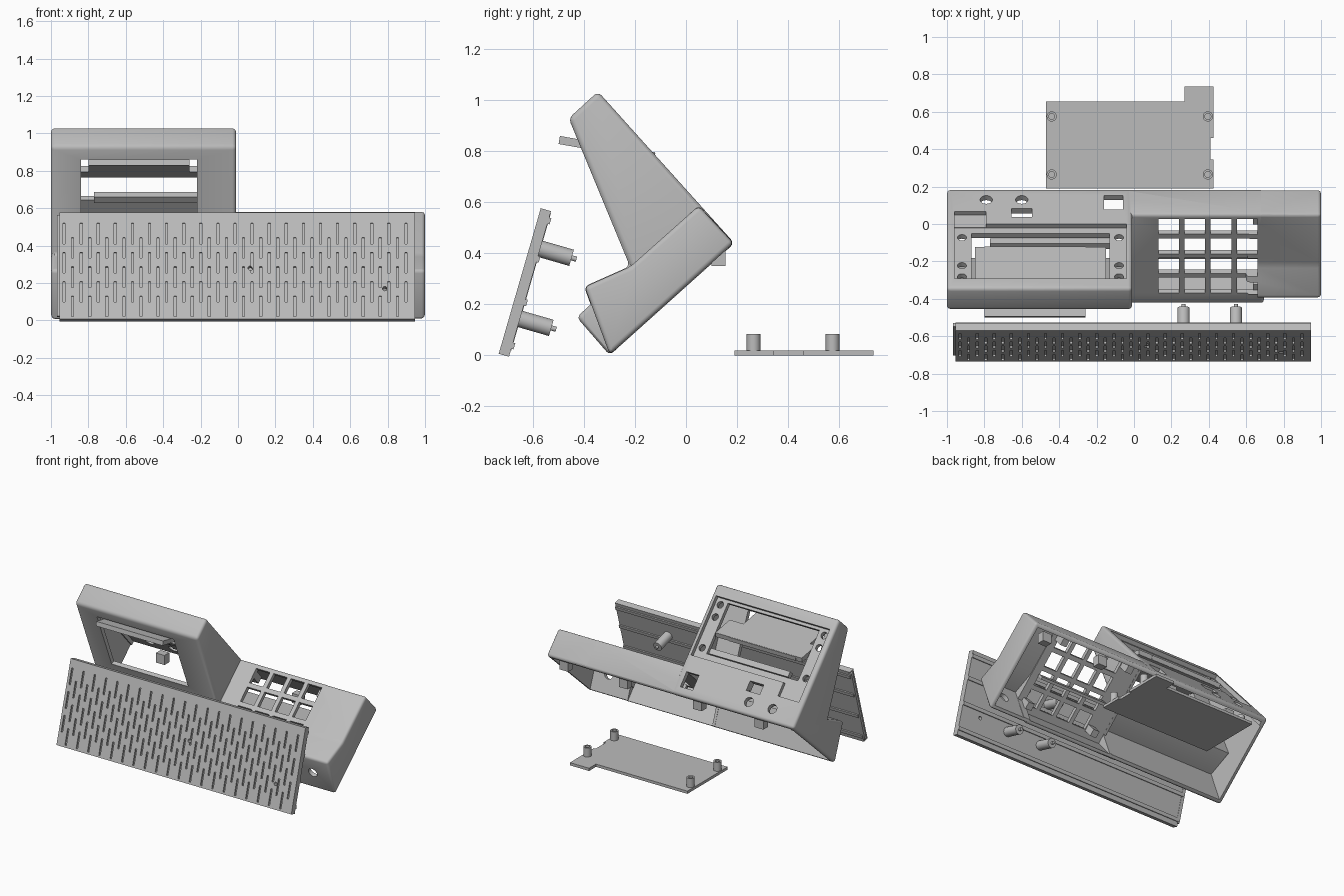
import bpy, bmesh, math
from mathutils import Matrix, Vector

if "Cube" in bpy.data.objects:
    bpy.data.objects.remove(bpy.data.objects["Cube"])

grey = bpy.data.materials.new("plain grey plastic")
grey.use_nodes = True
grey.diffuse_color = (0.5, 0.5, 0.5, 1)
grey.node_tree.nodes["Principled BSDF"].inputs["Base Color"].default_value = (0.5, 0.5, 0.5, 1)


def place(x, y, z, angle=0):
    return Matrix.Translation((x, y, z)) @ Matrix.Rotation(math.radians(angle), 4, 'X')


def box(bm, frame, sx, sy, sz):
    bmesh.ops.create_cube(bm, size=1, matrix=frame @ Matrix.Diagonal((sx, sy, sz, 1)))


def rod(bm, frame, radius, depth, sides=24):
    bmesh.ops.create_cone(bm, cap_ends=True, segments=sides, radius1=radius,
                          radius2=radius, depth=depth, matrix=frame)


def prism(bm, profile, x0, x1, bevel=0):
    """Extrude a (y, z) outline along x."""
    face = bm.faces.new([bm.verts.new((x0, y, z)) for y, z in profile])
    out = bmesh.ops.extrude_face_region(bm, geom=[face])["geom"]
    bmesh.ops.translate(bm, vec=(x1 - x0, 0, 0),
                        verts=[g for g in out if isinstance(g, bmesh.types.BMVert)])
    bmesh.ops.recalc_face_normals(bm, faces=bm.faces)
    if bevel:
        bmesh.ops.bevel(bm, geom=list(bm.edges), offset=bevel, segments=3,
                        profile=0.5, affect='EDGES', clamp_overlap=True)


def inset(profile, gaps):
    """Move each edge of a counter-clockwise outline inwards by its own gap."""
    pts = [Vector(p) for p in profile]
    n = len(pts)
    normals = []
    for i in range(n):
        d = (pts[(i + 1) % n] - pts[i]).normalized()
        normals.append(Vector((-d.y, d.x)))
    result = []
    for i, p in enumerate(pts):
        a, b = normals[i - 1], normals[i]
        da, db = p.dot(a) + gaps[i - 1], p.dot(b) + gaps[i]
        det = a.x * b.y - a.y * b.x
        result.append(((da * b.y - db * a.y) / det, (a.x * db - b.x * da) / det))
    return result


def make(name, build):
    bm = bmesh.new()
    build(bm)
    mesh = bpy.data.meshes.new(name)
    bm.to_mesh(mesh)
    bm.free()
    mesh.materials.append(grey)
    ob = bpy.data.objects.new(name, mesh)
    bpy.context.collection.objects.link(ob)
    return ob


def combine(target, operation, build):
    tool = make("cutter", build)
    tool.hide_render = True
    mod = target.modifiers.new("bool", 'BOOLEAN')
    mod.operation, mod.solver, mod.object = operation, 'EXACT', tool
    bpy.context.view_layer.objects.active = target
    bpy.ops.object.modifier_apply(modifier=mod.name)
    bpy.data.objects.remove(tool)


# Case outlines
A, B, C, D = (-0.30, 0.0), (0.19, 0.44), (0.05, 0.59), (-0.43, 0.15)
E, F, G, H = (-0.22, 0.35), (-0.40, 0.27), (-0.345, 1.035), (-0.46, 0.93)
tall, pad, end = [A, B, G, H, E, F], [A, B, C, D], [A, B, C, E, F]
shared = [A, B, C, (-0.375, 0.202)]
KEY, SCREEN, WINDOW, NOSE = 41.9, -48.1, 112.5, 110.7
wall, below = 0.03, -0.1


def on_screen(x, y, lift=0):
    return place(x, y, B[1] + (B[0] - y) * 1.113, SCREEN) @ Matrix.Translation((0, 0, lift))


def on_keys(x, y, lift=0):
    return place(x, y, C[1] + (y - C[0]) * 0.908, KEY) @ Matrix.Translation((0, 0, lift))


case = make("case", lambda bm: prism(bm, tall, -1, -0.01, 0.02))
combine(case, 'UNION', lambda bm: prism(bm, inset(pad, [0.001] * 4), -0.1, 0.695, 0.018))
combine(case, 'UNION', lambda bm: prism(bm, inset(end, [0.002] * 5), 0.6, 1, 0.018))

# Hollow interior, open underneath
combine(case, 'DIFFERENCE', lambda bm: prism(
    bm, inset(tall, [below, 0.06] + [wall] * 4), -0.97, -0.04))
combine(case, 'DIFFERENCE', lambda bm: prism(bm, inset(pad, [below] + [wall] * 3), -0.02, 0.665))
combine(case, 'DIFFERENCE', lambda bm: prism(bm, inset(end, [below] + [wall] * 4), 0.72, 0.97))
combine(case, 'DIFFERENCE', lambda bm: prism(
    bm, inset(shared, [below] + [wall + 0.002] * 3), -0.96, 0.96))

# Screen recess, screen opening and front window
combine(case, 'DIFFERENCE', lambda bm: box(bm, on_screen(-0.5, -0.145), 0.92, 0.434, 0.06))
combine(case, 'DIFFERENCE', lambda bm: box(bm, on_screen(-0.5, -0.153, -0.03), 0.74, 0.37, 0.12))
combine(case, 'DIFFERENCE', lambda bm: box(bm, place(-0.53, -0.345, 0.655, WINDOW), 0.62, 0.444, 0.14))


def key_holes(bm):
    for col in range(4):
        for row in range(4):
            box(bm, on_keys(0.185 + col * 0.14, -0.015 - row * 0.105), 0.11, 0.11, 0.12)


def small_holes(bm):
    for x in (-0.92, -0.08):
        for y in (-0.05, -0.2, -0.26):
            rod(bm, on_screen(x, y, -0.05), 0.024, 0.14)
    for x in (-0.79, -0.6):
        rod(bm, on_screen(x, 0.13), 0.033, 0.12)
    box(bm, on_screen(-0.6, 0.06), 0.11, 0.07, 0.14)
    box(bm, on_screen(-0.11, 0.115), 0.1, 0.11, 0.12)
    box(bm, on_screen(-0.875, 0.03), 0.17, 0.11, 0.05)
    rod(bm, place(0.85, -0.35, 0.14, NOSE), 0.035, 0.12)


combine(case, 'DIFFERENCE', key_holes)
combine(case, 'DIFFERENCE', small_holes)


# Fittings inside the case
def bracket(bm):
    box(bm, place(-0.53, -0.31, 0.812, -10), 0.54, 0.38, 0.032)
    box(bm, place(-0.5, -0.21, 0.795, -10), 0.7, 0.17, 0.034)


def rails(bm):
    box(bm, on_screen(-0.45, -0.05, -0.075), 0.64, 0.04, 0.04)
    box(bm, on_keys(0.395, -0.21, -0.07), 0.56, 0.02, 0.05)


def bosses(bm):
    for x in (0.1, 0.66):
        for y in (-0.36, 0.0):
            box(bm, on_keys(x, y, -0.07), 0.05, 0.05, 0.09)
    for x in (-0.7, -0.2, 0.4, 0.88):
        box(bm, place(x, 0.128, 0.385), 0.07, 0.055, 0.07)


parts = [case, make("screen_bracket", bracket), make("inner_rails", rails),
         make("inner_bosses", bosses)]

# Vented cover panel
TILT = 73.9


def on_panel(x, z, lift=0):
    return place(x, -0.735 + (z - 0.005) * 0.289, z, TILT) @ Matrix.Translation((0, 0, lift))


def slots(bm):
    for col in range(41):
        for row in range(3):
            z = (0.465 if col % 2 == 0 else 0.388) - row * 0.156
            box(bm, on_panel(-0.93 + col * 0.0457, z), 0.012, 0.115, 0.024)


def screw_holes(bm):
    for x, z in ((0.065, 0.28), (0.785, 0.17)):
        rod(bm, on_panel(x, z), 0.03, 0.03)
        rod(bm, on_panel(x, z, -0.03), 0.012, 0.1)


panel = make("vented_panel", lambda bm: box(bm, on_panel(-0.005, 0.292, -0.021), 1.9, 0.594, 0.042))
combine(panel, 'DIFFERENCE', slots)
combine(panel, 'DIFFERENCE', screw_holes)


def panel_back(bm):
    for z in (0.05, 0.22, 0.39, 0.54):
        box(bm, on_panel(-0.005, z, -0.045), 1.9, 0.025, 0.012)
    box(bm, on_panel(-0.955, 0.3, -0.034), 0.025, 0.56, 0.02)


def panel_posts(bm):
    for x in (0.265, 0.545):
        for z in (0.155, 0.43):
            rod(bm, on_panel(x, z, -0.105), 0.033, 0.13)
            rod(bm, on_panel(x, z, -0.175), 0.01, 0.03)


parts += [panel, make("panel_back_ribs", panel_back), make("panel_posts", panel_posts)]


# Loose mounting plate with four standoffs
def plate(bm):
    outline = [(-0.47, 0.19), (0.425, 0.19), (0.425, 0.345), (0.41, 0.345), (0.41, 0.46),
               (0.425, 0.46), (0.425, 0.735), (0.27, 0.735), (0.27, 0.655), (-0.47, 0.655)]
    face = bm.faces.new([bm.verts.new((x, y, 0)) for x, y in outline])
    out = bmesh.ops.extrude_face_region(bm, geom=[face])["geom"]
    bmesh.ops.translate(bm, vec=(0, 0, 0.02),
                        verts=[g for g in out if isinstance(g, bmesh.types.BMVert)])
    bmesh.ops.recalc_face_normals(bm, faces=bm.faces)


def standoffs(bm, radius=0.027, z=0.052, depth=0.066):
    for x in (-0.44, 0.395):
        for y in (0.265, 0.575):
            rod(bm, place(x, y, z), radius, depth)


posts = make("plate_standoffs", standoffs)
combine(posts, 'DIFFERENCE', lambda bm: standoffs(bm, 0.016, 0.08, 0.07))
parts += [make("mounting_plate", plate), posts]

for ob in parts:
    bpy.ops.object.select_all(action='DESELECT')
    ob.select_set(True)
    bpy.context.view_layer.objects.active = ob
    bpy.ops.object.shade_smooth_by_angle(angle=math.radians(30))
